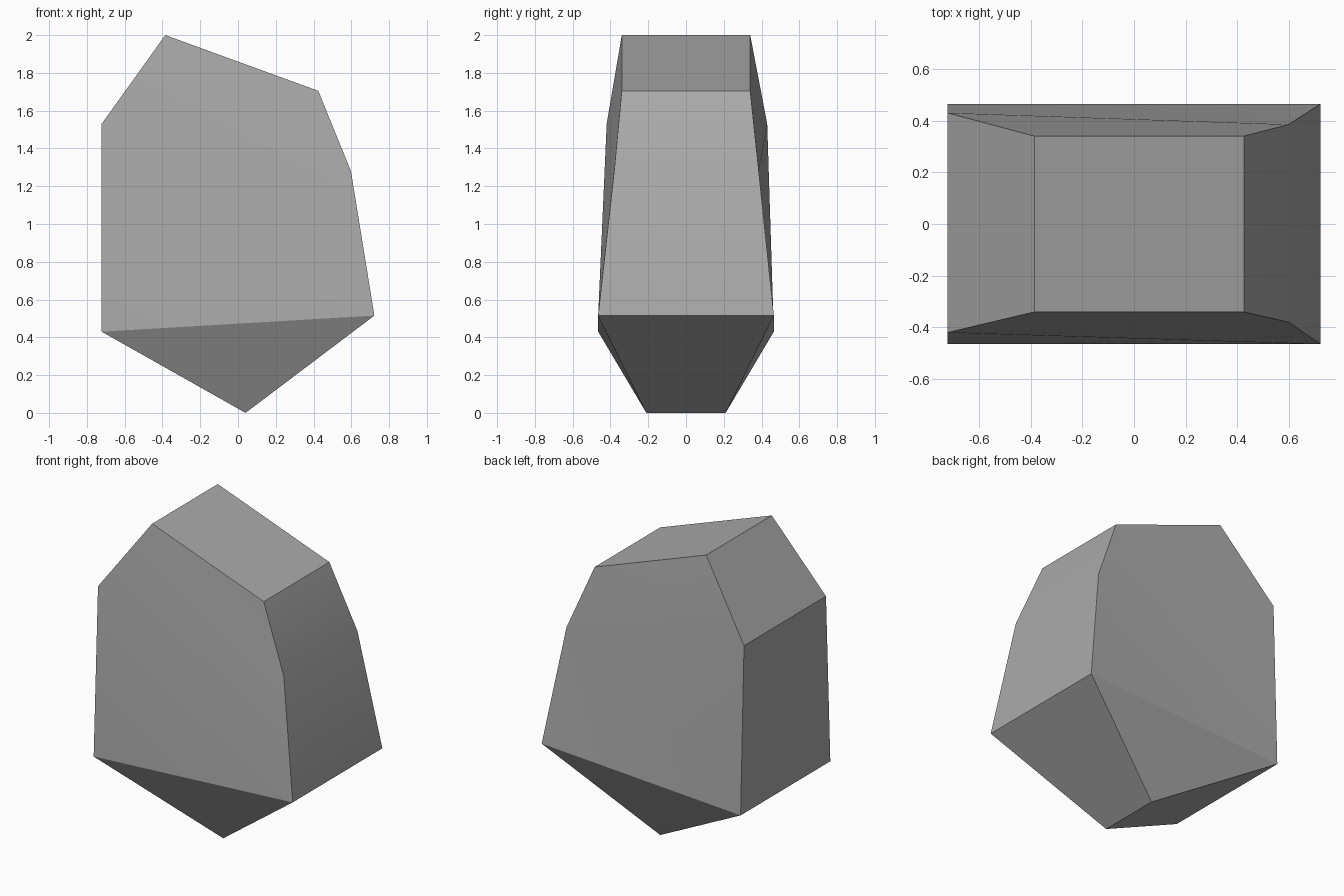
import bpy
import bmesh
from math import radians

cube = bpy.data.objects.get("Cube")
if cube:
    bpy.data.objects.remove(cube, do_unlink=True)

# One flat stone colour
stone = bpy.data.materials.new("stone_grey")
stone.use_nodes = True
colour = (0.40, 0.40, 0.40, 1.0)
stone.diffuse_color = colour
stone.node_tree.nodes["Principled BSDF"].inputs["Base Color"].default_value = colour

# Outline of the boulder: x, z, front y, back y
outline = {
    "peak": (-0.385, 2.0, -0.34, 0.34),
    "shoulder": (0.425, 1.705, -0.34, 0.34),
    "elbow": (0.598, 1.28, -0.38, 0.385),
    "hip": (0.722, 0.515, -0.465, 0.465),
    "foot": (0.04, 0.0, -0.21, 0.21),
    "heel": (-0.722, 0.43, -0.465, 0.465),
    "brow": (-0.722, 1.53, -0.42, 0.43),
}

bm = bmesh.new()
front = {n: bm.verts.new((x, yf, z)) for n, (x, z, yf, yb) in outline.items()}
back = {n: bm.verts.new((x, yb, z)) for n, (x, z, yf, yb) in outline.items()}

# Rim facets joining front to back
names = list(outline)
for a, b in zip(names, names[1:] + names[:1]):
    bm.faces.new((front[a], front[b], back[b], back[a]))

# Broad side facets: the belly is split along a different diagonal on each side
shared = ["peak shoulder elbow", "peak elbow brow", "hip foot heel"]
belly_front = ["brow elbow hip", "brow hip heel"]
belly_back = ["brow elbow heel", "elbow hip heel"]
for side, facets in ((front, shared + belly_front), (back, shared + belly_back)):
    for facet in facets:
        bm.faces.new([side[n] for n in facet.split()])
bmesh.ops.recalc_face_normals(bm, faces=bm.faces)

mesh = bpy.data.meshes.new("boulder")
bm.to_mesh(mesh)
bm.free()
mesh.materials.append(stone)
boulder = bpy.data.objects.new("boulder", mesh)
bpy.context.collection.objects.link(boulder)

# Soften only the shallow creases
bpy.ops.object.select_all(action="DESELECT")
boulder.select_set(True)
bpy.context.view_layer.objects.active = boulder
bpy.ops.object.shade_smooth_by_angle(angle=radians(30))
